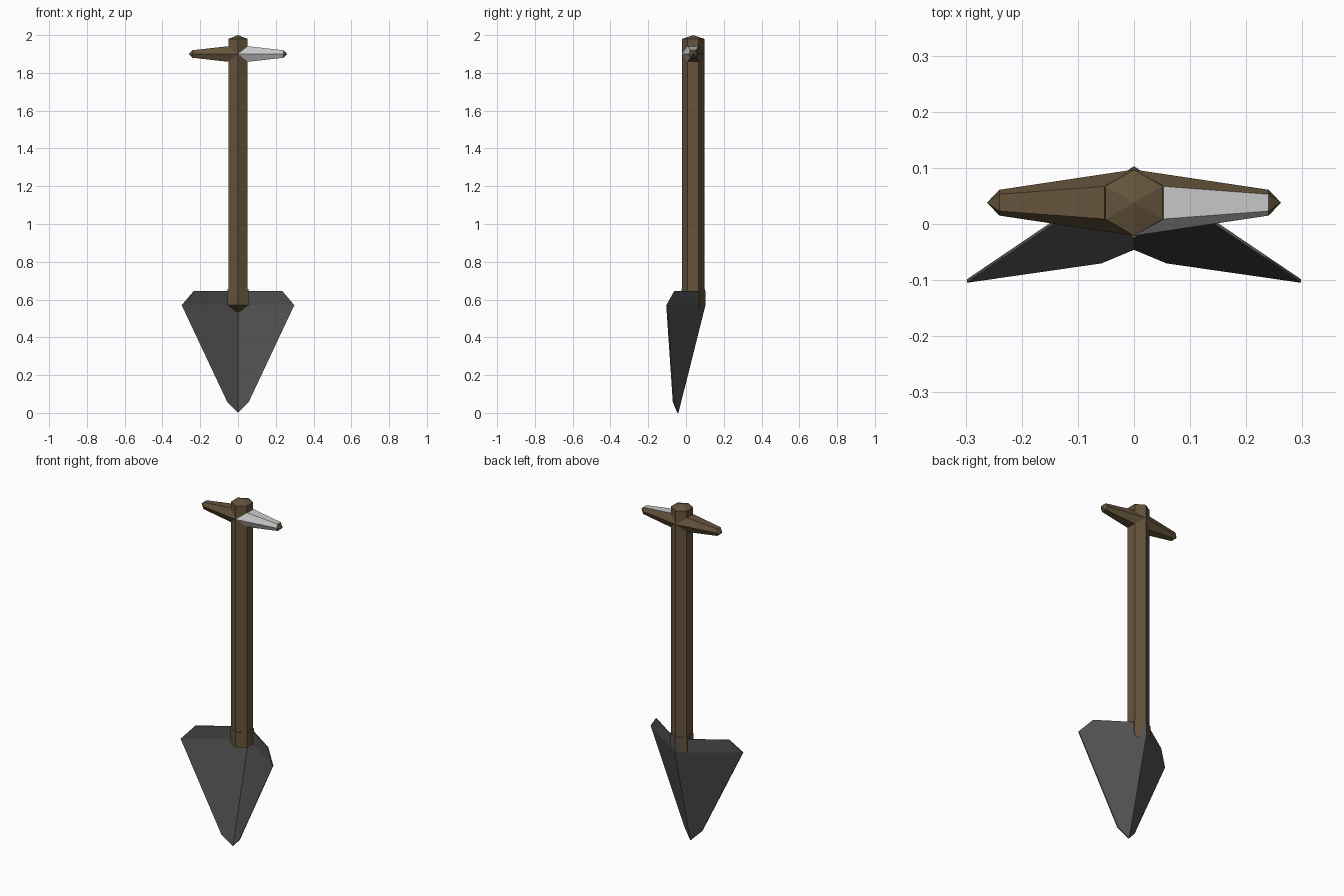
import bpy
import bmesh
import math

if "Cube" in bpy.data.objects:
    bpy.data.objects.remove(bpy.data.objects["Cube"])

AXIS_Y = 0.038  # shaft axis


def material(name, rgb):
    m = bpy.data.materials.new(name)
    m.diffuse_color = (*rgb, 1)
    m.use_nodes = True
    m.node_tree.nodes["Principled BSDF"].inputs["Base Color"].default_value = m.diffuse_color
    return m


WOOD = material("wood", (0.13, 0.088, 0.045))
IRON = material("iron", (0.085, 0.085, 0.085))


def finish(name, bm, mats):
    bmesh.ops.recalc_face_normals(bm, faces=bm.faces)
    me = bpy.data.meshes.new(name)
    bm.to_mesh(me)
    bm.free()
    for m in mats:
        me.materials.append(m)
    ob = bpy.data.objects.new(name, me)
    bpy.context.collection.objects.link(ob)
    return ob


def loft(bm, rings, start=None, end=None):
    """Skin rings of points, closing each end with a point or flat face."""
    loops = [[bm.verts.new(p) for p in r] for r in rings]
    n = len(loops[0])
    for a, b in zip(loops, loops[1:]):
        for i in range(n):
            j = (i + 1) % n
            bm.faces.new((a[i], a[j], b[j], b[i]))
    for loop, tip in ((loops[0], start), (loops[-1], end)):
        if tip:
            v = bm.verts.new(tip)
            for i in range(n):
                bm.faces.new((loop[i], loop[(i + 1) % n], v))
        else:
            bm.faces.new(loop)


def hex_ring(r, z):
    return [(r * math.cos(math.radians(30 + 60 * i)),
             AXIS_Y + r * math.sin(math.radians(30 + 60 * i)), z) for i in range(6)]


# Six-sided shaft with a low peaked cap
bm = bmesh.new()
loft(bm, [hex_ring(0.059, 0.64), hex_ring(0.059, 1.98)], end=(0, AXIS_Y, 2.0))
finish("shaft", bm, [WOOD])

# Socket at the foot of the shaft, sloping back into the blade fold
bm = bmesh.new()
loft(bm, [hex_ring(0.063, 0.57), hex_ring(0.063, 0.657)], start=(0, 0.088, 0.53))
finish("socket", bm, [WOOD])

# Tapered crossbar grips; the right one has bare grey front and top faces
for side, name in ((-1, "left_grip"), (1, "right_grip")):
    def ring(x_side, x_flat, hy, fy, hz):
        pts = [(x_side, hy, 0), (x_flat, fy, hz), (x_flat, -fy, hz),
               (x_side, -hy, 0), (x_flat, -fy, -hz), (x_flat, fy, -hz)]
        return [(side * x, AXIS_Y + y, 1.9 + z) for x, y, z in pts]
    bm = bmesh.new()
    loft(bm, [ring(0, 0.053, 0.059, 0.029, 0.041),
              ring(0.24, 0.24, 0.023, 0.015, 0.02)],
         end=(side * 0.262, AXIS_Y, 1.9))
    ob = finish(name, bm, [WOOD, None])
    if side > 0:
        for p in ob.data.polygons:
            n = p.normal
            if abs(n.x) < 0.5 and (n.y < -0.1 or n.z > 0.9):
                p.material_index = 1

# Folded blade: thin V-shaped sheet mirrored about the centre
bm = bmesh.new()
outline = [(0, 0.0), (0.058, 0.06), (0.298, 0.57), (0.235, 0.645), (0, 0.645), (0, 0.57)]


def sheet_y(x, z):
    return -0.04 + 0.143 * min(z, 0.57) / 0.57 - 0.677 * x


front, back = ([bm.verts.new((x, sheet_y(x, z) - d, z)) for x, z in outline]
               for d in (0.006, 0))
for layer in (front, back):
    v0, v1, v2, v3, v4, v5 = layer
    bm.faces.new((v0, v1, v2, v5))
    bm.faces.new((v5, v2, v3, v4))
for i in range(4):
    bm.faces.new((front[i], front[i + 1], back[i + 1], back[i]))
half = bm.verts[:] + bm.edges[:] + bm.faces[:]
bmesh.ops.mirror(bm, geom=half, axis='X', merge_dist=0.0005)
finish("blade", bm, [IRON])
